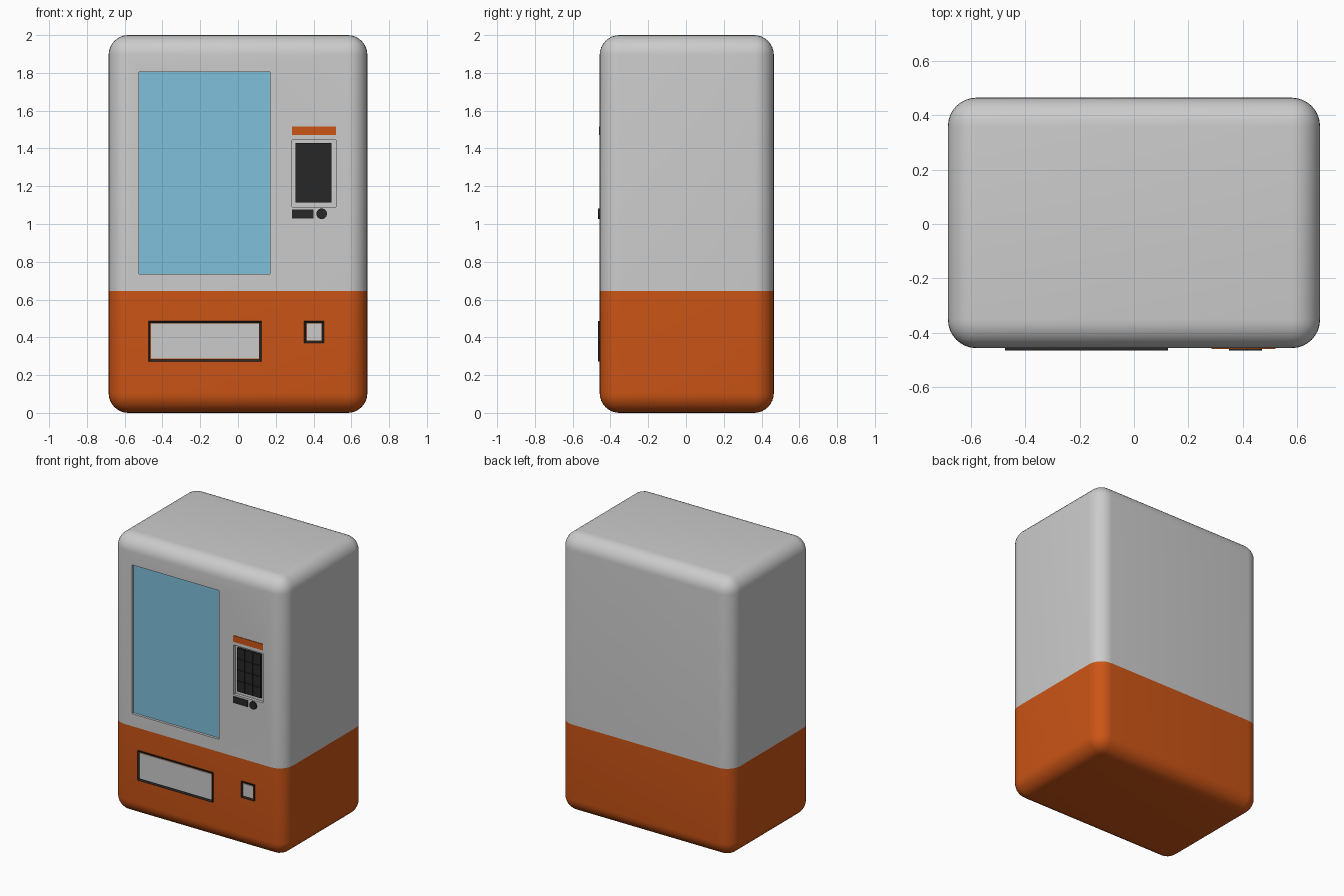
import bpy, bmesh
from mathutils import Matrix, Vector

if "Cube" in bpy.data.objects:
    bpy.data.objects.remove(bpy.data.objects["Cube"])

FRONT, BACK, OUT = -0.457, 0.465, -0.465


def material(name, color):
    m = bpy.data.materials.new(name)
    m.diffuse_color = (*color, 1)
    m.use_nodes = True
    m.node_tree.nodes["Principled BSDF"].inputs["Base Color"].default_value = m.diffuse_color
    return m


ORANGE = material("orange", (0.60, 0.09, 0.008))
BLUE = material("blue_glass", (0.21, 0.53, 0.72))
DARK = material("dark", (0.02, 0.02, 0.02))


def add_object(name, bm, mat=None):
    me = bpy.data.meshes.new(name)
    bmesh.ops.recalc_face_normals(bm, faces=bm.faces)
    bm.to_mesh(me)
    bm.free()
    ob = bpy.data.objects.new(name, me)
    bpy.context.collection.objects.link(ob)
    if mat:
        me.materials.append(mat)
    return ob


def add_box(bm, x, y, z):
    lo, hi = Vector((x[0], y[0], z[0])), Vector((x[1], y[1], z[1]))
    mat = Matrix.Translation((lo + hi) / 2) @ Matrix.Diagonal((*(hi - lo), 1))
    bmesh.ops.create_cube(bm, size=1, matrix=mat)


def box(name, x, y, z, mat=None):
    bm = bmesh.new()
    add_box(bm, x, y, z)
    return add_object(name, bm, mat)


def frame(name, x, z, t):
    # rectangular rim: inset the front of a box and push the middle back
    bm = bmesh.new()
    add_box(bm, x, (OUT, FRONT + 0.01), z)
    bm.faces.ensure_lookup_table()
    face = min(bm.faces, key=lambda f: f.calc_center_median().y)
    bmesh.ops.inset_region(bm, faces=[face], thickness=t)
    for v in face.verts:
        v.co.y = FRONT
    return add_object(name, bm, DARK)


# Rounded cabinet, split by colour at the waist
bm = bmesh.new()
add_box(bm, (-0.685, 0.685), (FRONT, BACK), (0, 2))
bmesh.ops.bevel(bm, geom=bm.edges[:], offset=0.105, segments=8, profile=0.5, affect='EDGES')
bmesh.ops.bisect_plane(bm, geom=bm.verts[:] + bm.edges[:] + bm.faces[:],
                       plane_co=(0, 0, 0.645), plane_no=(0, 0, 1))
for f in bm.faces:
    f.material_index = int(f.calc_center_median().z < 0.645)
cabinet = add_object("cabinet", bm)
cabinet.data.materials.append(None)
cabinet.data.materials.append(ORANGE)
bpy.context.view_layer.objects.active = cabinet
cabinet.select_set(True)
bpy.ops.object.shade_smooth_by_angle(angle=0.6)

# Shallow recesses for the window and keypad
for name, x, z in (("window_cutter", (-0.525, 0.17), (0.735, 1.805)),
                   ("keypad_cutter", (0.285, 0.52), (1.09, 1.445))):
    cutter = box(name, x, (FRONT - 0.1, FRONT + 0.022), z)
    cutter.hide_render = True
    cutter.hide_set(True)
    mod = cabinet.modifiers.new(name, 'BOOLEAN')
    mod.operation, mod.object, mod.solver = 'DIFFERENCE', cutter, 'EXACT'

# Window glass
box("window_glass", (-0.525, 0.17), (FRONT + 0.018, FRONT + 0.03), (0.735, 1.805), BLUE)

# Keypad with a 3 x 4 grid of keys
box("keypad_base", (0.305, 0.495), (FRONT + 0.013, FRONT + 0.03), (1.113, 1.428), DARK)
bm = bmesh.new()
kw, kh, gap = 0.19 / 3, 0.315 / 4, 0.0015
for i in range(3):
    for j in range(4):
        x0, z0 = 0.305 + i * kw, 1.113 + j * kh
        add_box(bm, (x0 + gap, x0 + kw - gap), (FRONT + 0.008, FRONT + 0.015),
                (z0 + gap, z0 + kh - gap))
add_object("keypad_keys", bm, DARK)

# Display strip, coin slot and round button
box("display_strip", (0.285, 0.52), (FRONT - 0.004, FRONT + 0.01), (1.47, 1.515), ORANGE)
box("coin_slot", (0.285, 0.40), (FRONT - 0.004, FRONT + 0.01), (1.03, 1.077), DARK)
bm = bmesh.new()
bmesh.ops.create_cone(bm, cap_ends=True, segments=32, radius1=0.028, radius2=0.028, depth=0.02,
                      matrix=Matrix.Translation((0.443, OUT + 0.01, 1.054)) @ Matrix.Rotation(1.5707963, 4, 'X'))
add_object("round_button", bm, DARK)

# Delivery hatch and change return: dark rim with grey flap
for name, x, z in (("delivery", (-0.475, 0.125), (0.273, 0.486)),
                   ("change_return", (0.35, 0.455), (0.37, 0.486))):
    t = 0.014
    frame(name + "_frame", x, z, t)
    box(name + "_flap", (x[0] + t, x[1] - t), (FRONT - 0.004, FRONT + 0.01), (z[0] + t, z[1] - t))
